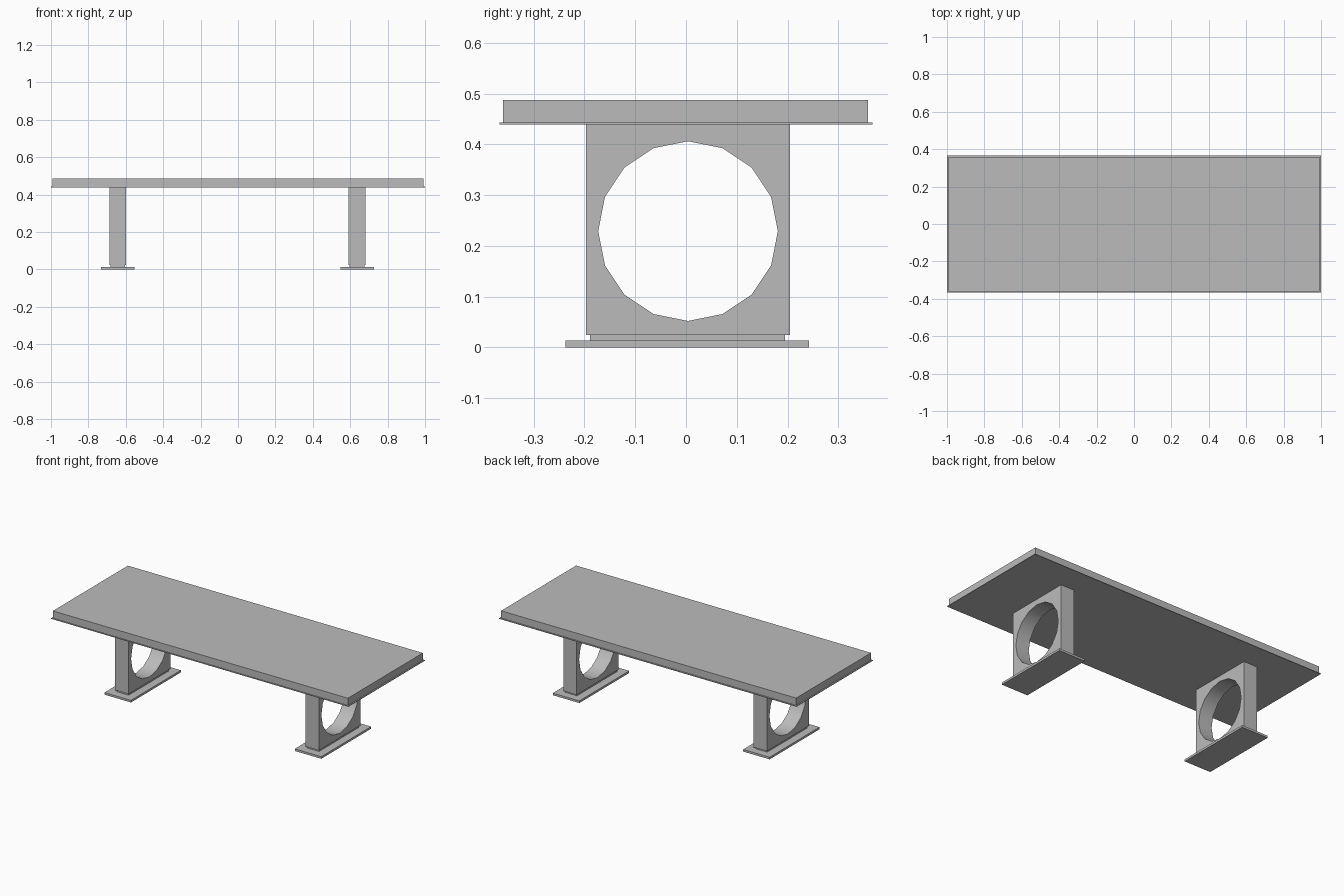
import bpy
import bmesh
from math import cos, sin, pi, radians

cube = bpy.data.objects.get("Cube")
if cube:
    bpy.data.objects.remove(cube, do_unlink=True)

GREY = (0.5, 0.5, 0.5, 1)
grey = bpy.data.materials.new("plain grey")
grey.use_nodes = True
grey.diffuse_color = GREY
grey.node_tree.nodes["Principled BSDF"].inputs["Base Color"].default_value = GREY


def finish(name, bm):
    bmesh.ops.recalc_face_normals(bm, faces=bm.faces)
    mesh = bpy.data.meshes.new(name)
    bm.to_mesh(mesh)
    bm.free()
    mesh.materials.append(grey)
    obj = bpy.data.objects.new(name, mesh)
    bpy.context.collection.objects.link(obj)
    return obj


def box(name, x, y, z):
    """Box from (min, max) ranges on each axis."""
    bm = bmesh.new()
    bmesh.ops.create_cube(bm, size=1)
    for v in bm.verts:
        v.co = [(r[0] + r[1]) / 2 + c * (r[1] - r[0]) for r, c in zip((x, y, z), v.co)]
    return finish(name, bm)


def leg(name, x, y, z, hole_y, hole_z, radius, sides=16):
    """Rectangular slab with a round opening through it along x."""
    bm = bmesh.new()
    rings = []
    for i in range(sides):
        c, s = cos(2 * pi * i / sides), sin(2 * pi * i / sides)
        reach = max(abs(c), abs(s))
        outer = ((y[0] + y[1]) / 2 + c / reach * (y[1] - y[0]) / 2,
                 (z[0] + z[1]) / 2 + s / reach * (z[1] - z[0]) / 2)
        inner = (hole_y + radius * c, hole_z + radius * s)
        rings.append([bm.verts.new((px, *p)) for px, p in
                      ((x[0], outer), (x[1], outer), (x[1], inner), (x[0], inner))])
    for i in range(sides):
        a, b = rings[i], rings[(i + 1) % sides]
        for k in range(4):
            n = (k + 1) % 4
            bm.faces.new((a[k], a[n], b[n], b[k]))
    obj = finish(name, bm)
    # Round off the shading inside the opening only
    bpy.ops.object.select_all(action="DESELECT")
    obj.select_set(True)
    bpy.context.view_layer.objects.active = obj
    bpy.ops.object.shade_smooth_by_angle(angle=radians(30))
    return obj


# Table top with a thin lip under it
box("table_top", (-0.992, 0.992), (-0.361, 0.359), (0.443, 0.487))
box("top_lip", (-1, 1), (-0.367, 0.367), (0.439, 0.443))

# Two pedestals, each a foot plate, a recessed neck and a pierced leg
for side, cx in (("right", -0.643), ("left", 0.637)):
    box(side + "_foot_plate", (cx - 0.089, cx + 0.089), (-0.237, 0.242), (0, 0.013))
    box(side + "_neck", (cx - 0.04, cx + 0.04), (-0.189, 0.195), (0.013, 0.024))
    leg(side + "_leg", (cx - 0.045, cx + 0.045), (-0.197, 0.205), (0.024, 0.439),
        0.004, 0.229, 0.177)
